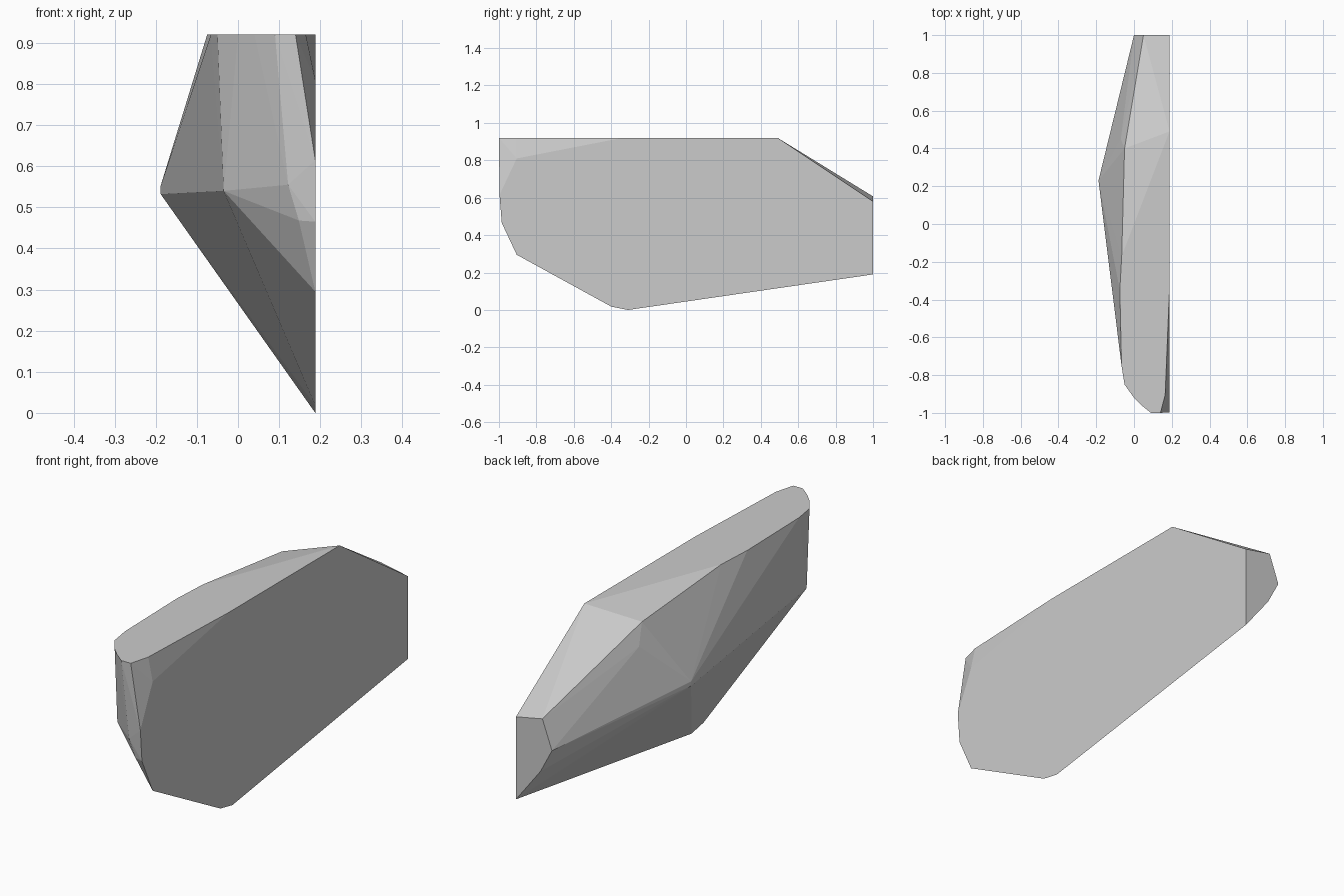
import bpy, bmesh, math

if "Cube" in bpy.data.objects:
    bpy.data.objects.remove(bpy.data.objects["Cube"])

SIDE = 0.188   # flat cut side
TOP = 0.92     # flat top

# outline of the flat side (y, z)
side = [(-0.31, 0.0), (-0.40, 0.018), (-0.905, 0.295), (-0.985, 0.465),
        (-0.997, 0.615), (-0.905, 0.81), (-0.34, TOP), (0.49, TOP),
        (1.0, 0.58), (1.0, 0.19)]

# outline of the flat top (x, y)
top = [(0.165, -0.905), (0.14, -1.0), (0.09, -1.0), (0.04, -0.96),
       (0.0, -0.92), (-0.05, -0.85), (-0.066, -0.75), (-0.075, -0.35),
       (-0.065, -0.17)]

# corners of the back end (x, z)
back = [(0.05, 0.607), (0.0, 0.47), (0.06, 0.356)]

# remaining bulge corners
bulge = [(-0.188, 0.23, 0.532), (-0.188, 0.23, 0.553),
         (-0.05, 0.40, 0.863), (-0.07, 0.45, 0.77),
         (-0.035, -0.85, 0.54), (0.122, -0.987, 0.555), (0.148, -0.977, 0.468)]

points = ([(SIDE, y, z) for y, z in side] + [(x, y, TOP) for x, y in top]
          + [(x, 1.0, z) for x, z in back] + bulge)

# faceted stone shard: convex shell around the corners
bm = bmesh.new()
for p in points:
    bm.verts.new(p)
res = bmesh.ops.convex_hull(bm, input=bm.verts[:])
loose = [v for v in bm.verts if not v.link_faces]
bmesh.ops.delete(bm, geom=loose, context='VERTS')
bmesh.ops.dissolve_limit(bm, angle_limit=math.radians(0.5),
                         verts=bm.verts[:], edges=bm.edges[:])
bmesh.ops.recalc_face_normals(bm, faces=bm.faces[:])
mesh = bpy.data.meshes.new("stone_shard")
bm.to_mesh(mesh)
bm.free()

grey = bpy.data.materials.new("stone_grey")
grey.diffuse_color = (0.6, 0.6, 0.6, 1.0)
grey.use_nodes = True
grey.node_tree.nodes["Principled BSDF"].inputs["Base Color"].default_value = grey.diffuse_color
mesh.materials.append(grey)
shard = bpy.data.objects.new("stone_shard", mesh)
bpy.context.collection.objects.link(shard)
